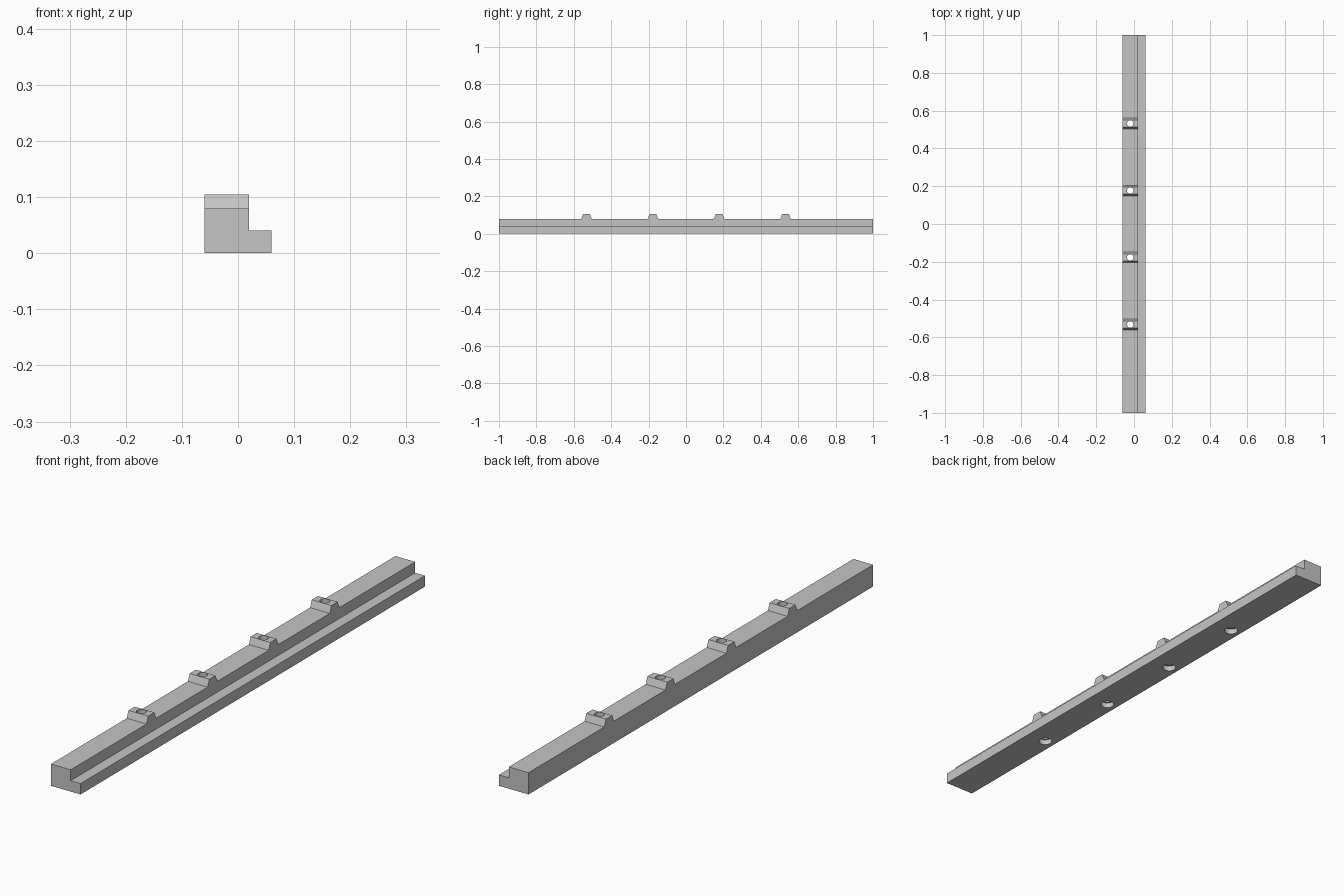
import bpy, bmesh
from mathutils import Matrix

cube = bpy.data.objects.get("Cube")
if cube:
    bpy.data.objects.remove(cube, do_unlink=True)

HALF_LEN, HALF_W = 1.0, 0.06
STEP_X, STEP_Z = 0.02, 0.04          # ledge beside the raised part
DECK_Z, LUG_Z = 0.08, 0.105
LUG_Y = [-0.532, -0.177, 0.177, 0.532]
LUG_BASE, LUG_TOP = 0.028, 0.018     # half lengths of each lug
HOLE_X = (STEP_X - HALF_W) / 2

grey = bpy.data.materials.new("light grey")
grey.use_nodes = True
colour = (0.56, 0.56, 0.56, 1)
grey.diffuse_color = colour
grey.node_tree.nodes["Principled BSDF"].inputs["Base Color"].default_value = colour


def make_object(name, bm):
    bmesh.ops.recalc_face_normals(bm, faces=bm.faces)
    mesh = bpy.data.meshes.new(name)
    bm.to_mesh(mesh)
    bm.free()
    mesh.materials.append(grey)
    obj = bpy.data.objects.new(name, mesh)
    bpy.context.collection.objects.link(obj)
    return obj


def add_cylinder(bm, y, radius, z0, z1):
    place = Matrix.Translation((HOLE_X, y, (z0 + z1) / 2))
    bmesh.ops.create_cone(bm, cap_ends=True, segments=32, radius1=radius,
                          radius2=radius, depth=z1 - z0, matrix=place)


def cut(target, cutter):
    cutter.hide_render = True
    mod = target.modifiers.new("cut", "BOOLEAN")
    mod.operation, mod.solver, mod.object = "DIFFERENCE", "EXACT", cutter
    bpy.context.view_layer.objects.active = target
    bpy.ops.object.modifier_apply(modifier=mod.name)
    bpy.data.objects.remove(cutter, do_unlink=True)


# Rail: side profile with tapered lugs, extruded across the width
profile = [(-HALF_LEN, 0), (-HALF_LEN, DECK_Z)]
for y in LUG_Y:
    profile += [(y - LUG_BASE, DECK_Z), (y - LUG_TOP, LUG_Z),
                (y + LUG_TOP, LUG_Z), (y + LUG_BASE, DECK_Z)]
profile += [(HALF_LEN, DECK_Z), (HALF_LEN, 0)]
bm = bmesh.new()
side = bm.faces.new([bm.verts.new((-HALF_W, y, z)) for y, z in profile])
ext = bmesh.ops.extrude_face_region(bm, geom=[side])
moved = [v for v in ext["geom"] if isinstance(v, bmesh.types.BMVert)]
bmesh.ops.translate(bm, verts=moved, vec=(2 * HALF_W, 0, 0))
rail = make_object("rail", bm)

# Step cut along the left side
bm = bmesh.new()
bmesh.ops.create_cube(bm, size=1, matrix=Matrix.Translation(
    (STEP_X + 0.1, 0, STEP_Z + 0.1)) @ Matrix.Diagonal((0.2, 3, 0.2, 1)))
cut(rail, make_object("step_cutter", bm))

# Screw holes through each lug, with wider recesses underneath
for name, radius, z0, z1 in (("hole_cutter", 0.017, -0.05, 0.2),
                             ("recess_cutter", 0.024, -0.05, 0.02)):
    bm = bmesh.new()
    for y in LUG_Y:
        add_cylinder(bm, y, radius, z0, z1)
    cut(rail, make_object(name, bm))
